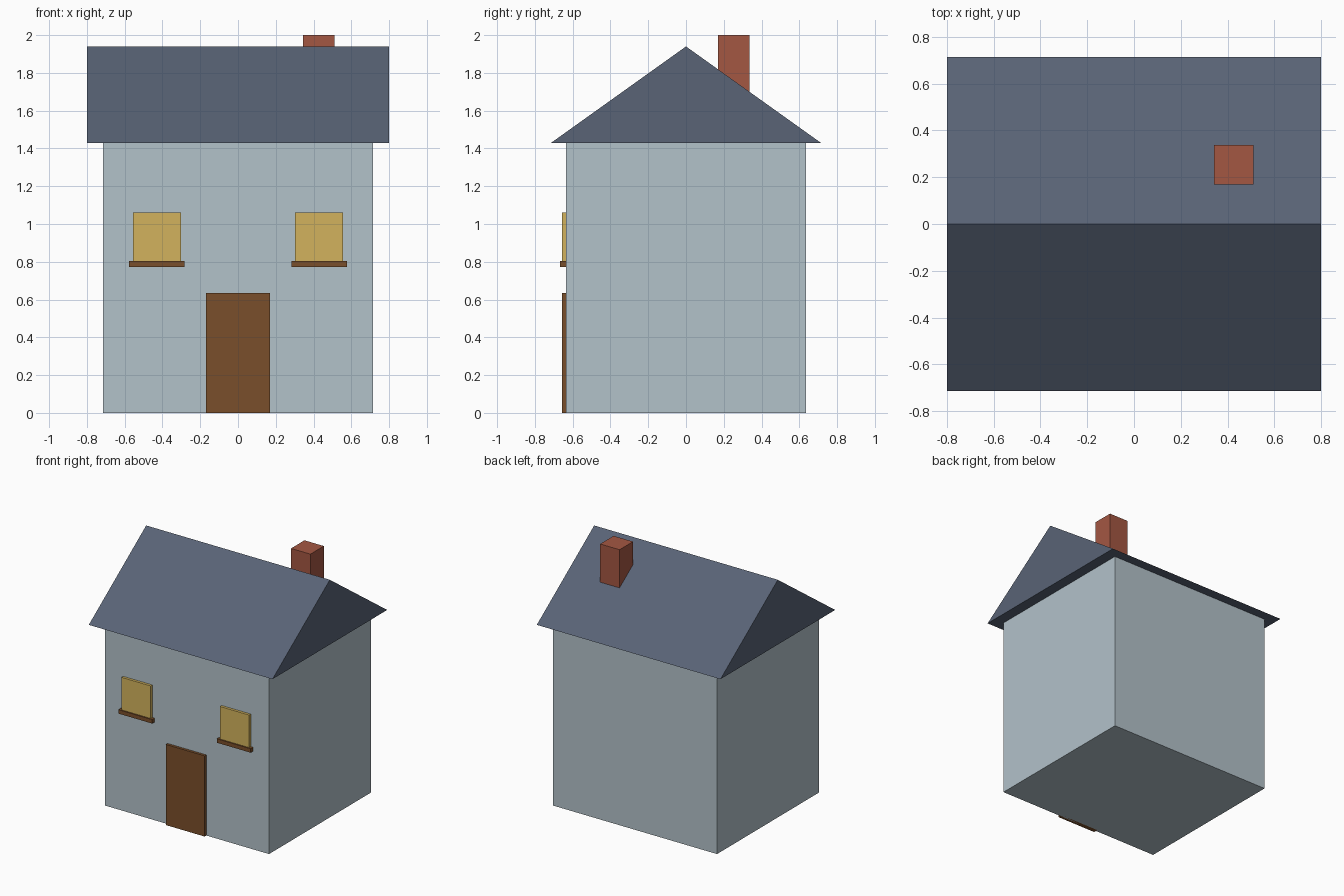
import bpy

if "Cube" in bpy.data.objects:
    bpy.data.objects.remove(bpy.data.objects["Cube"])


def material(name, rgb):
    m = bpy.data.materials.new(name)
    m.diffuse_color = (*rgb, 1)
    m.use_nodes = True
    m.node_tree.nodes["Principled BSDF"].inputs["Base Color"].default_value = m.diffuse_color
    return m


WALL = material("pale_blue_wall", (0.45, 0.54, 0.59))
SLATE = material("slate", (0.10, 0.125, 0.18))
WOOD = material("wood", (0.195, 0.078, 0.024))
GLASS = material("lit_glass", (0.65, 0.45, 0.11))
BRICK = material("brick", (0.37, 0.095, 0.055))


def add_mesh(name, verts, faces, mat):
    mesh = bpy.data.meshes.new(name)
    mesh.from_pydata(verts, [], faces)
    mesh.materials.append(mat)
    ob = bpy.data.objects.new(name, mesh)
    bpy.context.collection.objects.link(ob)
    return ob


def box(name, xs, ys, zs, mat):
    verts = [(x, y, z) for x in xs for y in ys for z in zs]
    faces = [(0, 1, 3, 2), (4, 6, 7, 5), (0, 4, 5, 1),
             (2, 3, 7, 6), (0, 2, 6, 4), (1, 5, 7, 3)]
    return add_mesh(name, verts, faces, mat)


# Main body
box("walls", (-0.715, 0.715), (-0.635, 0.635), (0, 1.43), WALL)

# Gabled roof: triangular profile extruded along x
profile = [(-0.714, 1.43), (0.714, 1.43), (0, 1.94)]
add_mesh("roof", [(x, y, z) for x in (-0.8, 0.8) for y, z in profile],
         [(0, 2, 1), (3, 4, 5), (0, 1, 4, 3), (1, 2, 5, 4), (2, 0, 3, 5)], SLATE)

# Chimney on the back slope, sunk into the roof
box("chimney", (0.343, 0.512), (0.17, 0.337), (1.6, 2.0), BRICK)

# Front door
box("door", (-0.169, 0.169), (-0.656, -0.62), (0, 0.635), WOOD)

# Windows with sills, one on each side of the door
for side, cx in (("left", -0.429), ("right", 0.429)):
    box(side + "_window", (cx - 0.127, cx + 0.127), (-0.656, -0.62), (0.804, 1.06), GLASS)
    box(side + "_sill", (cx - 0.147, cx + 0.147), (-0.666, -0.62), (0.773, 0.804), WOOD)
